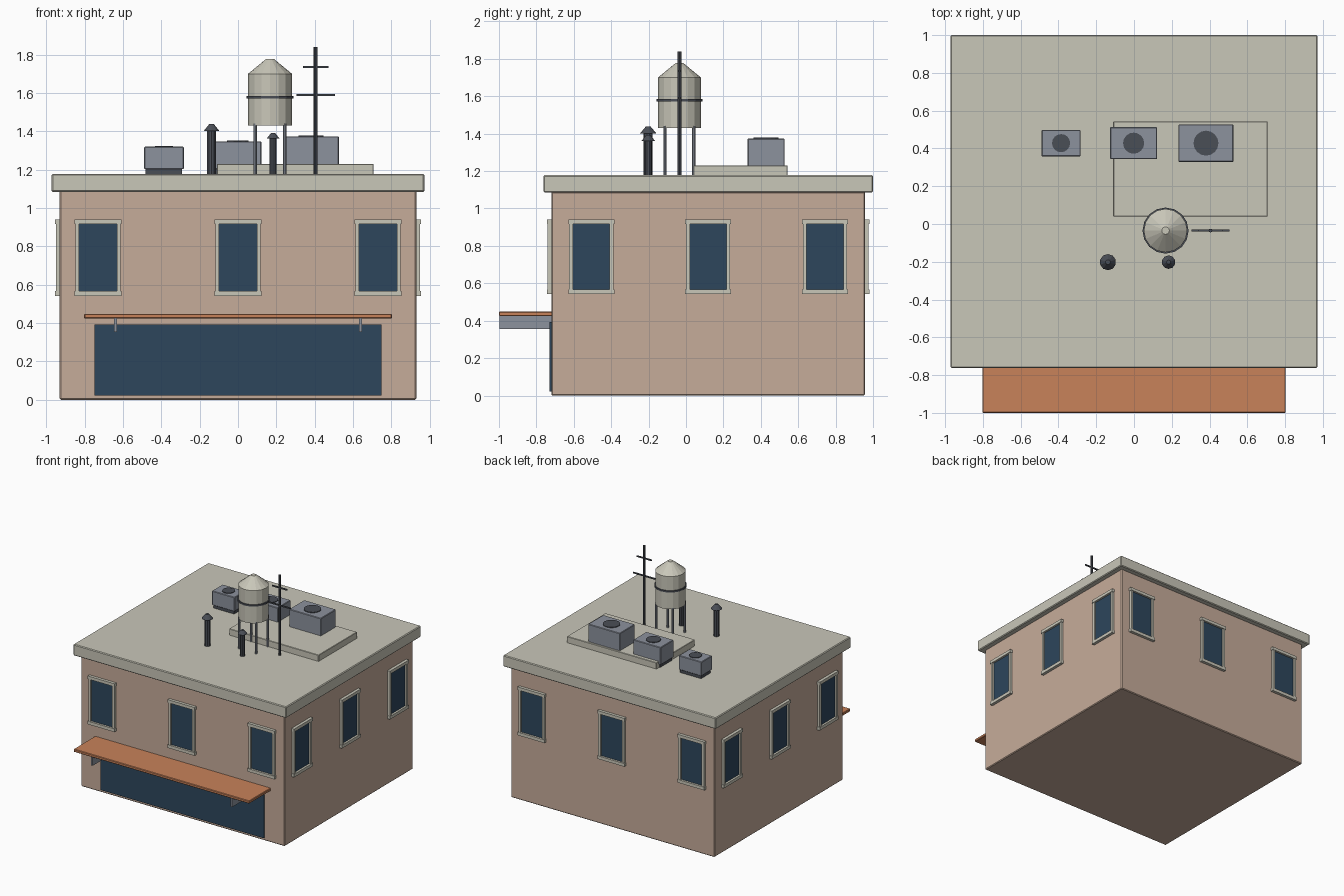
import bpy, bmesh, math
from mathutils import Matrix

if "Cube" in bpy.data.objects:
    bpy.data.objects.remove(bpy.data.objects["Cube"])


def material(name, r, g, b):
    lin = [((c / 255 + 0.055) / 1.055) ** 2.4 for c in (r, g, b)]
    m = bpy.data.materials.new(name)
    m.diffuse_color = (*lin, 1)
    m.use_nodes = True
    m.node_tree.nodes["Principled BSDF"].inputs["Base Color"].default_value = m.diffuse_color
    return m


WALL = material("wall plaster", 198, 172, 154)
TRIM = material("pale concrete", 201, 199, 185)
GLASS = material("dark glass", 45, 70, 92)
AWNING = material("orange awning", 200, 130, 90)
GREY = material("grey metal", 140, 146, 157)
DARK = material("dark metal", 74, 78, 86)


def finish(name, bm, mat):
    mesh = bpy.data.meshes.new(name)
    bm.to_mesh(mesh)
    bm.free()
    mesh.materials.append(mat)
    ob = bpy.data.objects.new(name, mesh)
    bpy.context.collection.objects.link(ob)
    return ob


def box(name, x, y, z, mat, bevel=0.0):
    """Box from (min, max) pairs on each axis."""
    bm = bmesh.new()
    size = [b - a for a, b in (x, y, z)]
    mid = [(a + b) / 2 for a, b in (x, y, z)]
    bmesh.ops.create_cube(bm, size=1, matrix=Matrix.Translation(mid) @ Matrix.Diagonal((*size, 1)))
    ob = finish(name, bm, mat)
    if bevel:
        mod = ob.modifiers.new("soft edge", 'BEVEL')
        mod.width, mod.segments = bevel, 1
    return ob


def cone(name, x, y, z0, z1, r0, r1, mat, sides=12):
    bm = bmesh.new()
    bmesh.ops.create_cone(bm, cap_ends=True, segments=sides, radius1=r0, radius2=r1,
                          depth=z1 - z0, matrix=Matrix.Translation((x, y, (z0 + z1) / 2)))
    return finish(name, bm, mat)


# Building shell and roof slab
ROOF = 1.178
box("walls", (-0.93, 0.93), (-0.72, 0.957), (0, 1.09), WALL, 0.006)
box("roof_slab", (-0.972, 0.972), (-0.762, 1.0), (1.085, ROOF), TRIM, 0.006)


# Windows: parts laid out on a facade facing -y, then turned onto each wall
def window(side, index, matrix):
    parts = (("glass", (-0.1, 0.1), (-0.007, 0), (0.565, 0.92), GLASS),
             ("left_jamb", (-0.118, -0.098), (-0.02, 0), (0.56, 0.92), TRIM),
             ("right_jamb", (0.098, 0.118), (-0.02, 0), (0.56, 0.92), TRIM),
             ("lintel", (-0.123, 0.123), (-0.024, 0), (0.916, 0.941), TRIM),
             ("sill", (-0.123, 0.123), (-0.024, 0), (0.542, 0.568), TRIM))
    for part, x, y, z, mat in parts:
        ob = box(f"{side}_window_{index}_{part}", x, y, z, mat)
        ob.data.transform(matrix)


MID_Y = 0.1185
for side, turn, distance, spacing in (("front", 0, 0.8385, 0.73), ("right", 90, 0.93, 0.625),
                                      ("back", 180, 0.8385, 0.73), ("left", 270, 0.93, 0.625)):
    for i in (-1, 0, 1):
        window(side, i + 2, Matrix.Translation((0, MID_Y, 0))
               @ Matrix.Rotation(math.radians(turn), 4, 'Z')
               @ Matrix.Translation((i * spacing, -distance, 0)))

# Shop front with awning and brackets
box("shop_window", (-0.748, 0.748), (-0.729, -0.72), (0.022, 0.392), GLASS)
box("awning", (-0.803, 0.803), (-1.0, -0.715), (0.425, 0.448), AWNING, 0.004)
for name, x in (("left", -0.638), ("right", 0.638)):
    box(f"{name}_awning_bracket", (x - 0.008, x + 0.008), (-0.998, -0.715), (0.355, 0.428), GREY)

# Raised roof platform
box("roof_platform", (-0.11, 0.708), (0.04, 0.543), (ROOF - 0.01, 1.23), TRIM, 0.003)

# Air conditioning units, each with a dark foot and a round fan
for i, (x, w, d, top, fan) in enumerate(((-0.386, 0.207, 0.14, 1.32, 0.048),
                                         (-0.002, 0.249, 0.17, 1.348, 0.056),
                                         (0.381, 0.291, 0.198, 1.374, 0.066)), 1):
    y = 0.428
    box(f"cooler_{i}_foot", (x - w * 0.46, x + w * 0.46), (y - d * 0.45, y + d * 0.45),
        (ROOF - 0.01, 1.21), DARK)
    box(f"cooler_{i}_body", (x - w / 2, x + w / 2), (y - d / 2, y + d / 2), (1.203, top), GREY, 0.004)
    cone(f"cooler_{i}_fan", x, y, top - 0.01, top + 0.005, fan, fan, DARK, 16)

# Water tank on four legs
TX, TY = 0.167, -0.035
for i, (sx, sy) in enumerate(((-1, -1), (1, -1), (1, 1), (-1, 1)), 1):
    cone(f"tank_leg_{i}", TX + sx * 0.077, TY + sy * 0.077, ROOF - 0.01, 1.44, 0.009, 0.009, GREY, 8)
cone("tank_barrel", TX, TY, 1.43, 1.70, 0.115, 0.115, TRIM, 16)
cone("tank_roof", TX, TY, 1.70, 1.778, 0.115, 0.02, TRIM, 16)
cone("tank_band", TX, TY, 1.571, 1.585, 0.122, 0.122, DARK, 16)

# Vent pipes with conical caps
for i, (x, y, r, cap, z, top) in enumerate(((-0.138, -0.202, 0.024, 0.043, 1.402, 1.438),
                                            (0.183, -0.202, 0.019, 0.036, 1.362, 1.392)), 1):
    cone(f"vent_{i}_pipe", x, y, ROOF - 0.01, z + 0.005, r, r, DARK, 10)
    cone(f"vent_{i}_cap", x, y, z, top, cap, cap * 0.3, DARK, 10)

# Aerial mast with two crossbars
AX, AY = 0.405, -0.035
cone("aerial_mast", AX, AY, ROOF - 0.01, 1.84, 0.01, 0.01, DARK, 8)
for name, half, z in (("lower", 0.1, 1.59), ("upper", 0.067, 1.735)):
    box(f"{name}_aerial_bar", (AX - half, AX + half), (AY - 0.005, AY + 0.005), (z - 0.005, z + 0.005), DARK)
